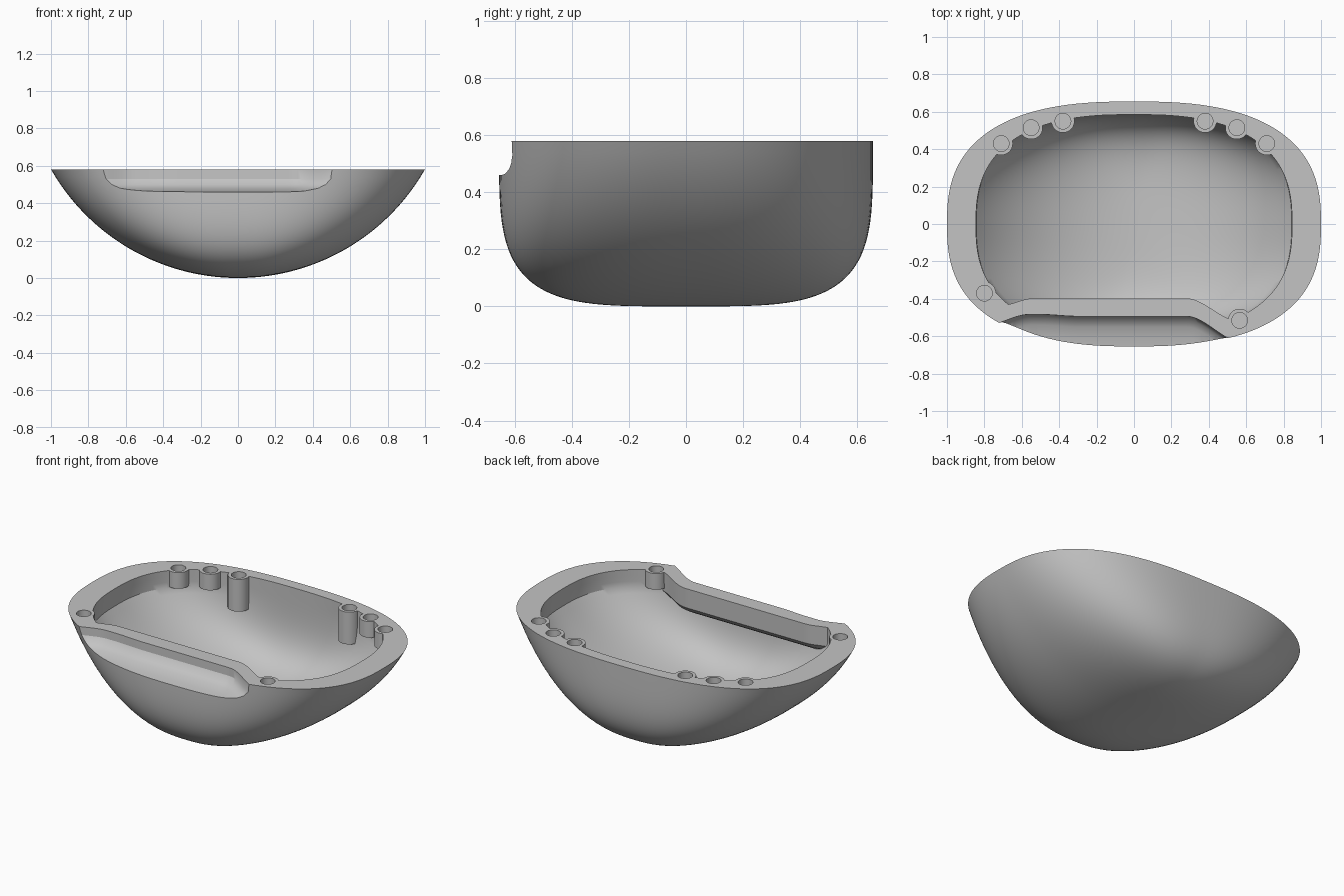
import bpy, bmesh
from math import sin, cos, pi, sqrt, copysign

cube = bpy.data.objects.get("Cube")
if cube:
    bpy.data.objects.remove(cube, do_unlink=True)

RIM = 0.58      # height of the flat rim
RADIUS = 1.152  # radius of the rocker-shaped underside
WALL = 0.07

grey = bpy.data.materials.new("plain grey")
grey.use_nodes = True
colour = (0.55, 0.55, 0.55, 1)
grey.diffuse_color = colour
grey.node_tree.nodes["Principled BSDF"].inputs["Base Color"].default_value = colour


def loft(name, rings):
    """Closed solid through equal-length rings, lowest first."""
    bm = bmesh.new()
    loops = [[bm.verts.new(p) for p in ring] for ring in rings]
    n = len(loops[0])
    for low, high in zip(loops, loops[1:]):
        for i in range(n):
            j = (i + 1) % n
            bm.faces.new((low[i], low[j], high[j], high[i]))
    bm.faces.new(loops[0][::-1])
    bm.faces.new(loops[-1])
    mesh = bpy.data.meshes.new(name)
    bm.to_mesh(mesh)
    bm.free()
    mesh.materials.append(grey)
    obj = bpy.data.objects.new(name, mesh)
    bpy.context.collection.objects.link(obj)
    return obj


def oval(a, b, z, power=2.6, count=128):
    def curve(v):
        return copysign(abs(v) ** (2 / power), v)
    angles = [2 * pi * (i + 0.5) / count for i in range(count)]
    return [(a * curve(cos(t)), b * curve(sin(t)), z) for t in angles]


def bowl(name, offset, max_x, half_y, steps=40):
    """Rounded bowl: circular in x, squarish in y."""
    rings = []
    depth = RIM - offset
    for k in range(1, steps + 1):
        z = offset + depth * (k / steps) ** 3
        a = sqrt((RADIUS - offset) ** 2 - (RADIUS - z) ** 2)
        b = half_y * (1 - ((RIM - z) / depth) ** 4) ** 0.25
        rings.append(oval(min(a, max_x), b, z))
    return rings


def cylinder(name, x, y, r, low, high):
    return loft(name, [[(x + px, y + py, z) for px, py, z in oval(r, r, h, 2, 40)]
                       for h in (low, high)])


def step(start, end, x):
    t = min(max((x - start) / (end - start), 0), 1)
    return t * t * (3 - 2 * t)


def scoop(name, edge, profile):
    """Front cutter: plan edge y(x), moved forward towards its floor."""
    xs = [1 - i / 50 for i in range(101)]
    return loft(name, [[(-1, -1.2, z), (1, -1.2, z)] + [(x, edge(x) - dy, z) for x in xs]
                       for z, dy in profile])


def subtract(target, cutter):
    mod = target.modifiers.new("cut", 'BOOLEAN')
    mod.operation = 'DIFFERENCE'
    mod.solver = 'EXACT'
    mod.object = cutter
    bpy.context.view_layer.objects.active = target
    bpy.ops.object.modifier_apply(modifier=mod.name)
    bpy.data.objects.remove(cutter, do_unlink=True)


# Outer body and the cavity, which runs past the rim
shell = loft("bowl_shell", bowl("outer", 0, 1, 0.655))
inner = bowl("inner", WALL, 0.845, 0.585)
inner.append([(x, y, RIM + 0.04) for x, y, z in inner[-1]])
cavity = loft("cavity", inner)

# Inside wall behind the front recess
subtract(cavity, scoop(
    "recess_backing",
    lambda x: -0.395 - 0.12 * step(0.28, 0.56, x) - 0.035 * step(-0.54, -0.7, x),
    [(0.37, 0.25), (0.385, 0.13), (0.405, 0.07), (0.43, 0.03), (0.46, 0.005), (0.7, 0)]))

# Screw bosses: x, y, lower end
bosses = [(-0.8, -0.37, 0.48), (0.565, -0.515, 0.48)]
for side in (-1, 1):
    bosses += [(side * 0.38, 0.55, 0.38), (side * 0.55, 0.515, 0.48), (side * 0.71, 0.43, 0.48)]
for x, y, low in bosses:
    subtract(cavity, cylinder("boss", x, y, 0.062, low, 0.7))

subtract(shell, cavity)

# Front recess
subtract(shell, scoop(
    "recess",
    lambda x: (-0.49 - 0.14 * step(0.28, 0.58, x) + 0.01 * step(-0.3, -0.5, x)
               - 0.06 * step(-0.56, -0.8, x)),
    [(0.455, 0.2), (0.465, 0.12), (0.48, 0.06), (0.5, 0.025), (0.53, 0.005), (0.7, 0)]))

# Screw holes
for x, y, low in bosses:
    subtract(shell, cylinder("screw_hole", x, y, 0.042, 0.51, 0.7))

bpy.ops.object.select_all(action='DESELECT')
shell.select_set(True)
bpy.context.view_layer.objects.active = shell
bpy.ops.object.shade_smooth_by_angle(angle=pi / 6)
